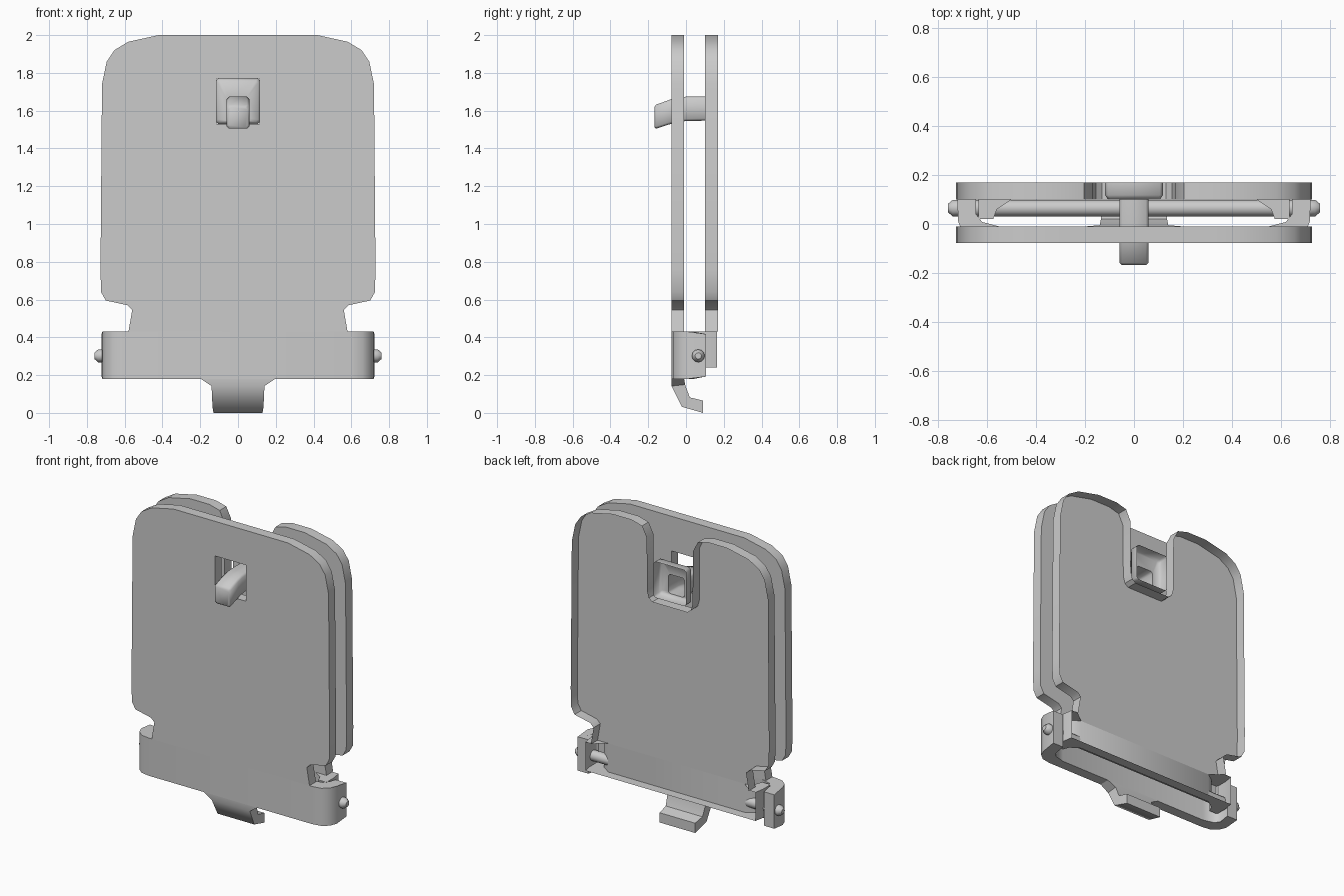
import bpy, bmesh, math

if "Cube" in bpy.data.objects:
    bpy.data.objects.remove(bpy.data.objects["Cube"])


def finish(bm, name, mirror=False, drop=None, angle=35):
    """Turn a bmesh into a named object, optionally opened up and mirrored over x = 0."""
    bmesh.ops.recalc_face_normals(bm, faces=bm.faces[:])
    gone = []
    for f in bm.faces:
        pts = [v.co for v in f.verts]
        on_seam = mirror and all(abs(p.x) < 1e-5 for p in pts)
        if on_seam or (drop and drop(pts)):
            gone.append(f)
    bmesh.ops.delete(bm, geom=gone, context='FACES')
    me = bpy.data.meshes.new(name)
    bm.to_mesh(me)
    bm.free()
    ob = bpy.data.objects.new(name, me)
    bpy.context.collection.objects.link(ob)
    if mirror:
        ob.modifiers.new("mirror", 'MIRROR').use_clip = True
    bpy.ops.object.select_all(action='DESELECT')
    ob.select_set(True)
    bpy.context.view_layer.objects.active = ob
    bpy.ops.object.shade_smooth_by_angle(angle=math.radians(angle))
    return ob


def loft(sections):
    """Join equal-sized rings of points and cap both ends."""
    bm = bmesh.new()
    rings = [[bm.verts.new(p) for p in s] for s in sections]
    n = len(rings[0])
    for a, b in zip(rings, rings[1:]):
        for i in range(n):
            j = (i + 1) % n
            bm.faces.new((a[i], a[j], b[j], b[i]))
    bm.faces.new(rings[0])
    bm.faces.new(rings[-1])
    return bm


def upright(outline, y0, y1):
    return loft([[(x, y, z) for x, z in outline] for y in (y0, y1)])


def lying(outline, z0, z1):
    return loft([[(x, y, z) for x, y in outline] for z in (z0, z1)])


# Shared half outline of both plates, from top edge down to the hinge neck
side = [(0.42, 2.0), (0.58, 1.965), (0.655, 1.92), (0.695, 1.86), (0.72, 1.74),
        (0.728, 0.76), (0.725, 0.64), (0.70, 0.595), (0.585, 0.57),
        (0.56, 0.545), (0.58, 0.43)]

# Front plate with square window
finish(upright([(0, 2.0), (0.3, 2.0)] + side +
               [(0, 0.43), (0, 1.53), (0.115, 1.53), (0.115, 1.77), (0, 1.77)],
               -0.078, -0.01), "front_plate", mirror=True)

# Back plate: slotted sheet with a rim, open at the rear
finish(upright([(0, 1.495), (0.13, 1.495), (0.155, 1.515), (0.168, 1.56),
                (0.17, 1.91), (0.205, 1.98), (0.28, 2.0)] + side + [(0, 0.43)],
               0.10, 0.17), "back_plate", mirror=True,
       drop=lambda pts: all(p.y > 0.16 for p in pts) or all(p.z < 0.44 for p in pts))

# Front hinge band, wrapped backwards at the ends and tapering there
bm = lying([(0, -0.078), (0.60, -0.078), (0.66, -0.068), (0.70, -0.035), (0.718, 0.01),
            (0.722, 0.105), (0.645, 0.105), (0.645, 0.04), (0.62, 0.008),
            (0.55, -0.01), (0, -0.01)], 0.18, 0.43)
for v in bm.verts:
    if v.co.y > 0.08:
        v.co.z = 0.305 + (v.co.z - 0.305) * 0.9
finish(bm, "front_hinge_band", mirror=True, angle=50)

# Back hinge band: open tray continuing the back plate, with hollow ears
ear = [(0.625, 0.163), (0.636, 0.10), (0.636, 0.02), (0.575, 0.02), (0.56, 0.06), (0.50, 0.10)]
bm = lying([(0, 0.163)] + ear + [(0, 0.10)], 0.24, 0.43)
finish(bm, "back_hinge_band", mirror=True,
       drop=lambda pts: all(p.y > 0.16 for p in pts) or all(p.z > 0.42 for p in pts))

# Top cover of each ear
bm = bmesh.new()
bm.faces.new([bm.verts.new((x, y, 0.43)) for x, y in [(0.58, 0.163)] + ear])
finish(bm, "back_ear_cover", mirror=True)

# Bent tab under the front plate: half width, outer y/z, inner y/z
tab = [(0.20, -0.078, 0.182, -0.01, 0.182), (0.14, -0.076, 0.142, -0.005, 0.15),
       (0.135, -0.022, 0.032, 0.02, 0.082), (0.13, 0.09, 0.0, 0.09, 0.065)]
finish(loft([[(-w, oy, oz), (w, oy, oz), (w, iy, iz), (-w, iy, iz)]
             for w, oy, oz, iy, iz in tab]), "bottom_tab", angle=50)

# Hinge pin with tapered rivet ends
pin = [(-0.76, 0.017), (-0.74, 0.034), (-0.715, 0.034), (0.715, 0.034),
       (0.74, 0.034), (0.76, 0.017)]
finish(loft([[(x, 0.065 + r * math.cos(k * math.tau / 12), 0.302 + r * math.sin(k * math.tau / 12))
              for k in range(12)] for x, r in pin]), "hinge_pin", angle=50)

# Latch: hollow shell, from the open rear tray through its floor to the hook tip.
# Each section is y, half width, bottom z, top z
latch = [(0.17, 0.118, 1.53, 1.77), (0.118, 0.118, 1.53, 1.77), (0.10, 0.106, 1.542, 1.758),
         (0.10, 0.06, 1.547, 1.674), (0.0, 0.06, 1.545, 1.674), (-0.04, 0.06, 1.54, 1.67),
         (-0.08, 0.06, 1.53, 1.66), (-0.158, 0.06, 1.505, 1.632), (-0.168, 0.05, 1.512, 1.618)]


def rounded(y, w, a, b, c=0.012):
    """Rectangle with cut corners in the xz plane."""
    return [(-w + c, y, a), (w - c, y, a), (w, y, a + c), (w, y, b - c),
            (w - c, y, b), (-w + c, y, b), (-w, y, b - c), (-w, y, a + c)]


finish(loft([rounded(*s) for s in latch]), "latch_hook", angle=50,
       drop=lambda pts: all(p.y > 0.16 for p in pts))
